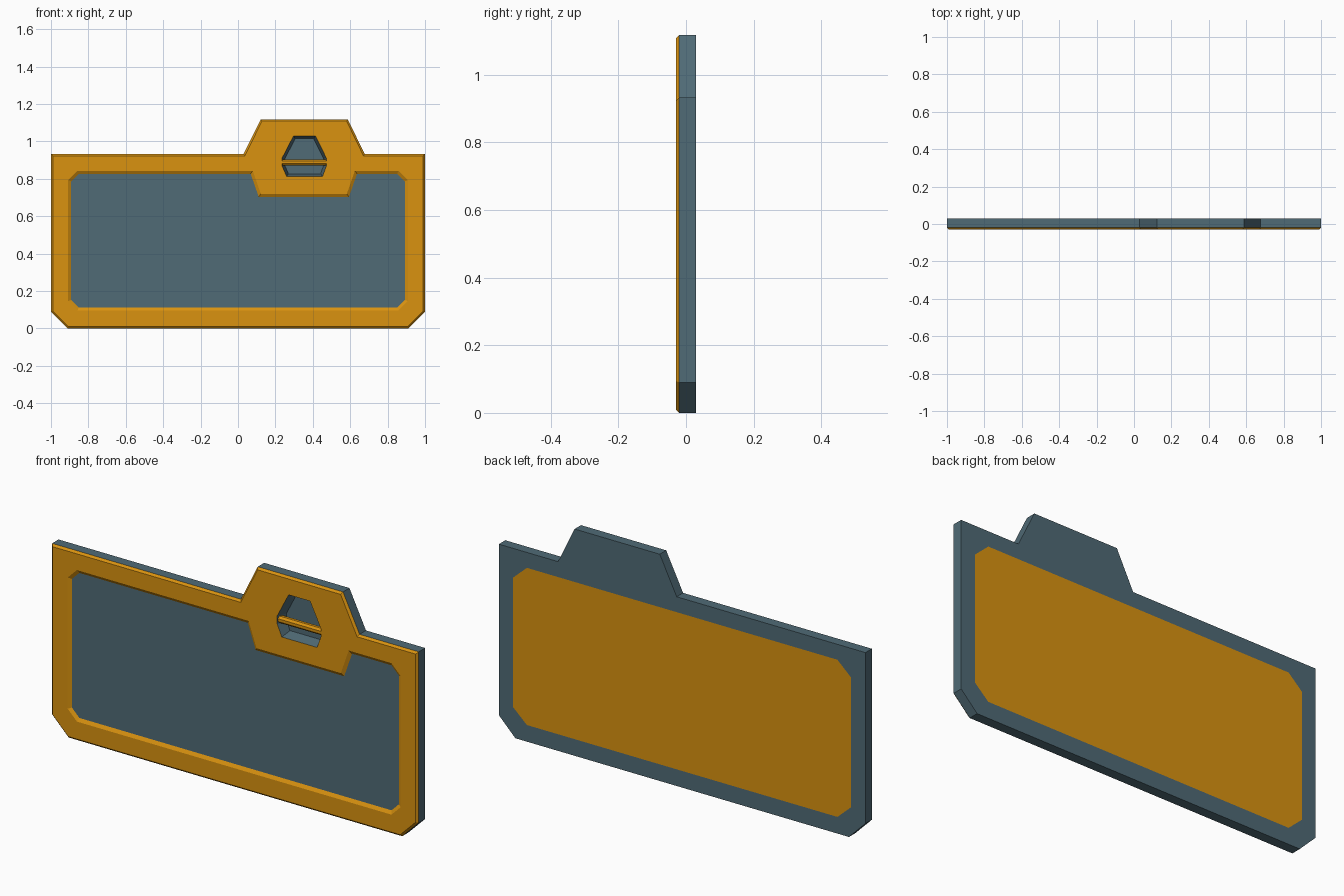
import bpy, bmesh, math
from mathutils import Vector, Matrix

if "Cube" in bpy.data.objects:
    bpy.data.objects.remove(bpy.data.objects["Cube"])


def material(name, rgb):
    m = bpy.data.materials.new(name)
    m.diffuse_color = (*rgb, 1)
    m.use_nodes = True
    m.node_tree.nodes["Principled BSDF"].inputs["Base Color"].default_value = m.diffuse_color
    return m


ORANGE = material("amber orange", (0.70, 0.29, 0.005))
SLATE = material("slate blue grey", (0.08, 0.145, 0.18))

FRONT, SEAM, BACK = -0.03, -0.02, 0.03


def inset(loop, d):
    """Shrink a counter-clockwise (x, z) loop by d with mitred corners."""
    out = []
    for i, p in enumerate(loop):
        p, a, b = Vector(p), Vector(loop[i - 1]), Vector(loop[(i + 1) % len(loop)])
        e1, e2 = (p - a).normalized(), (b - p).normalized()
        n1, n2 = Vector((-e1.y, e1.x)), Vector((-e2.y, e2.x))
        out.append(tuple(p + (n1 + n2) * d / (1 + n1.dot(n2))))
    return out


def chamfered(x, z0, z1, cx, cz):
    return [(-x + cx, z0), (x - cx, z0), (x, z0 + cz), (x, z1 - cz),
            (x - cx, z1), (-x + cx, z1), (-x, z1 - cz), (-x, z0 + cz)]


def verts(bm, loop, y):
    return [bm.verts.new((x, y, z)) for x, z in loop]


def strip(bm, loop_a, ya, loop_b, yb):
    """Walls between loops: front-to-back faces inward, back-to-front outward."""
    a, b = verts(bm, loop_a, ya), verts(bm, loop_b, yb)
    for i in range(len(a)):
        j = (i + 1) % len(a)
        bm.faces.new((a[i], a[j], b[j], b[i]))


def fill(bm, loops, y, facing):
    """Flat face with optional holes; facing is the sign of its y normal."""
    edges = []
    for loop in loops:
        v = verts(bm, loop, y)
        edges += [bm.edges.new((v[i - 1], v[i])) for i in range(len(v))]
    res = bmesh.ops.triangle_fill(bm, use_beauty=True, edges=edges, normal=(0, facing, 0))
    for f in res["geom"]:
        if isinstance(f, bmesh.types.BMFace):
            f.normal_update()
            if f.normal.y * facing < 0:
                f.normal_flip()


def finish(bm, name, mat):
    bmesh.ops.remove_doubles(bm, verts=bm.verts, dist=1e-5)
    me = bpy.data.meshes.new(name)
    bm.to_mesh(me)
    bm.free()
    me.materials.append(mat)
    ob = bpy.data.objects.new(name, me)
    bpy.context.collection.objects.link(ob)
    return ob


# Profiles, counter-clockwise seen from the front
outline = [(-0.91, 0), (0.91, 0), (1, 0.09), (1, 0.933), (0.677, 0.933), (0.587, 1.118),
           (0.122, 1.118), (0.03, 0.933), (-1, 0.933), (-1, 0.09)]
window = chamfered(0.908, 0.096, 0.843, 0.05, 0.05)
window[5:5] = [(0.625, 0.843), (0.582, 0.72), (0.122, 0.72), (0.079, 0.843)]
pocket = [(0.26, 0.812), (0.452, 0.812), (0.473, 0.87), (0.473, 0.91),
          (0.414, 1.03), (0.297, 1.03), (0.235, 0.91), (0.235, 0.87)]
panel = chamfered(0.922, 0.082, 0.857, 0.075, 0.068)
floor = inset(window, 0.016)
pocket_floor = inset(pocket, 0.015)

# Bevelled front frame
bm = bmesh.new()
rim = inset(outline, 0.01)
strip(bm, outline, SEAM, rim, FRONT)
fill(bm, [rim, window, pocket], FRONT, -1)
strip(bm, window, FRONT, floor, SEAM)
finish(bm, "front_frame", ORANGE)

# Body shell with the recessed front face
bm = bmesh.new()
strip(bm, outline, BACK, outline, SEAM)
fill(bm, [outline, panel], BACK, 1)
fill(bm, [floor], SEAM, -1)
finish(bm, "body_shell", SLATE)

# Flush back panel
bm = bmesh.new()
fill(bm, [panel], BACK, 1)
finish(bm, "back_panel", ORANGE)

# Latch pocket in the tab
bm = bmesh.new()
strip(bm, pocket, FRONT, pocket_floor, 0.02)
fill(bm, [pocket_floor], 0.02, -1)
finish(bm, "latch_pocket", SLATE)

# Bar across the pocket
bm = bmesh.new()
bmesh.ops.create_cone(bm, cap_ends=True, segments=8, radius1=0.018, radius2=0.018, depth=0.238,
                      matrix=Matrix.Translation((0.354, -0.01, 0.888))
                      @ Matrix.Rotation(math.pi / 2, 4, 'Y') @ Matrix.Rotation(math.pi / 8, 4, 'Z'))
finish(bm, "latch_bar", ORANGE)
